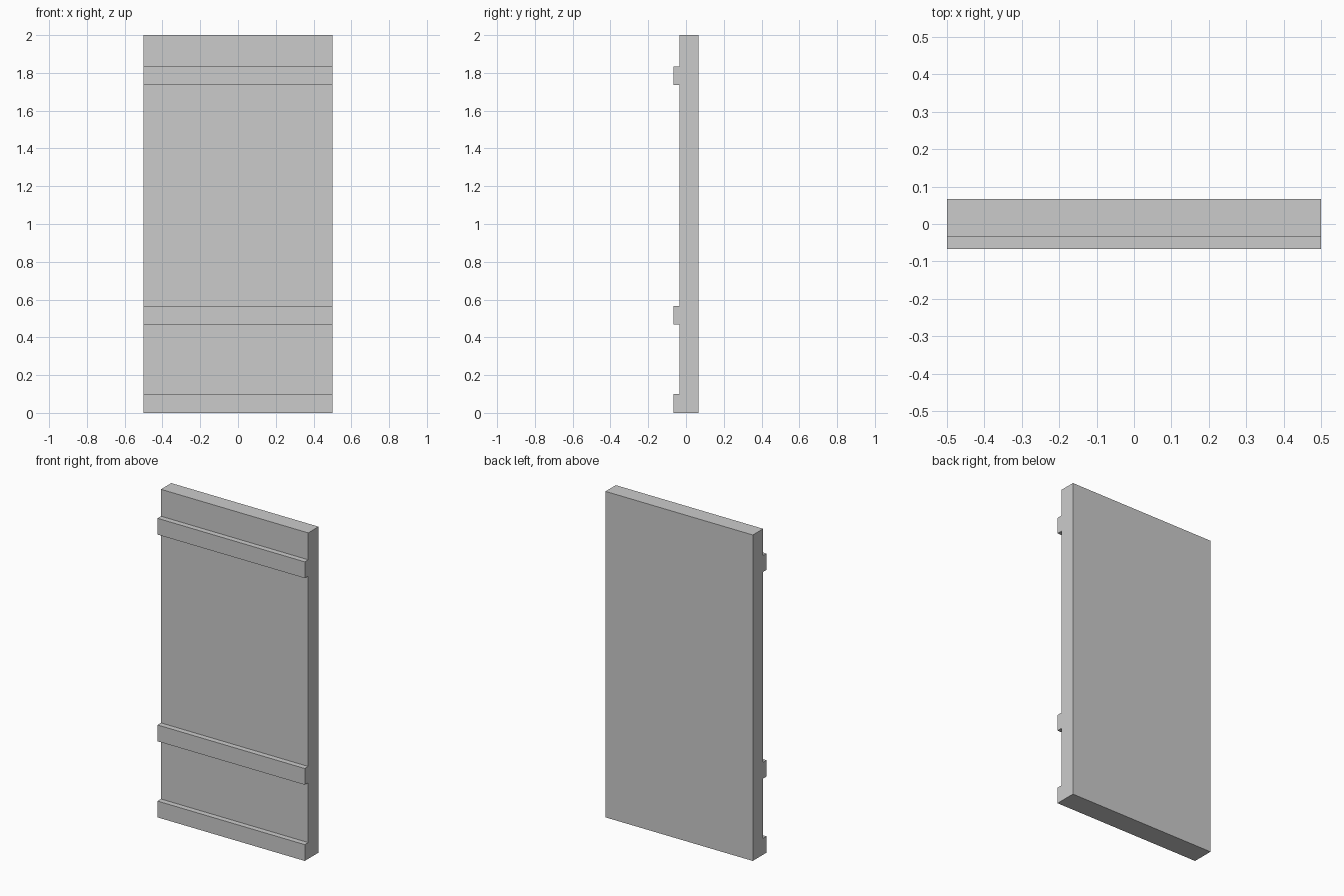
import bpy
import bmesh

if "Cube" in bpy.data.objects:
    bpy.data.objects.remove(bpy.data.objects["Cube"])

WIDTH, HEIGHT = 1.0, 2.0
BACK, FACE, RAIL = 0.0667, -0.0333, -0.0667
RAILS = [(0.0, 0.1), (0.467, 0.567), (1.735, 1.835)]  # bottom and top of each rail

# Side profile (y, z): flat back, front stepping out at each rail
profile = [(BACK, HEIGHT), (BACK, 0.0)]
for low, high in RAILS:
    if low > 0:
        profile.append((FACE, low))
    profile += [(RAIL, low), (RAIL, high), (FACE, high)]
profile.append((FACE, HEIGHT))

# Wall panel with its horizontal rails: the profile swept across the width
bm = bmesh.new()
side = bm.faces.new([bm.verts.new((-WIDTH / 2, y, z)) for y, z in profile])
swept = bmesh.ops.extrude_face_region(bm, geom=[side], use_keep_orig=True)
verts = [v for v in swept["geom"] if isinstance(v, bmesh.types.BMVert)]
bmesh.ops.translate(bm, verts=verts, vec=(WIDTH, 0, 0))
bmesh.ops.recalc_face_normals(bm, faces=bm.faces[:])

mesh = bpy.data.meshes.new("railed_wall_panel")
bm.to_mesh(mesh)
bm.free()
panel = bpy.data.objects.new("railed_wall_panel", mesh)
bpy.context.collection.objects.link(panel)
